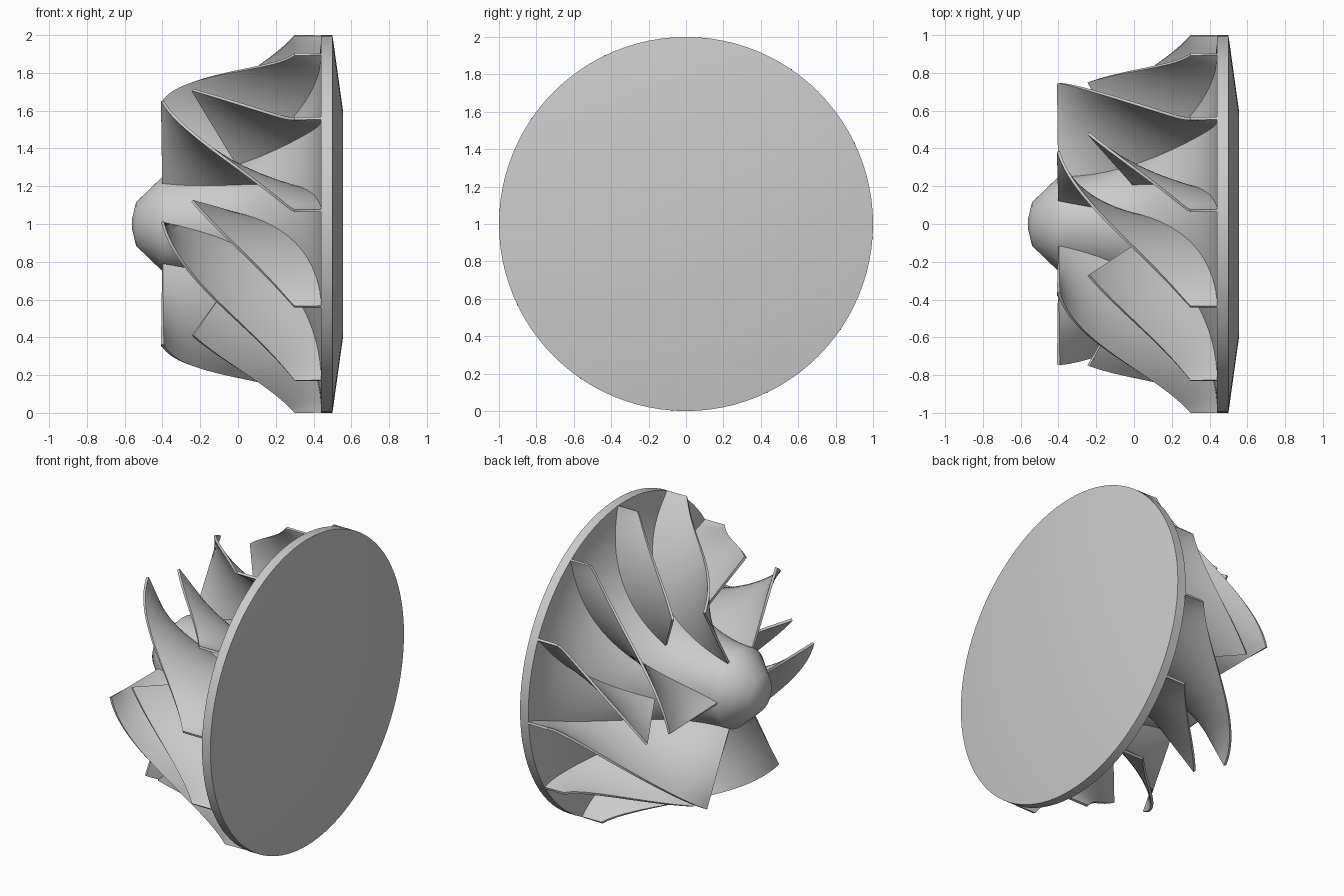
import bpy, bmesh, math

if "Cube" in bpy.data.objects:
    bpy.data.objects.remove(bpy.data.objects["Cube"])

SEGMENTS = 96          # steps around the wheel
STEPS, ROWS = 28, 10   # blade grid, along and across
SWEEP = math.radians(57)

metal = bpy.data.materials.new("plain_grey")
metal.diffuse_color = (0.6, 0.6, 0.6, 1)
metal.use_nodes = True
metal.node_tree.nodes["Principled BSDF"].inputs["Base Color"].default_value = metal.diffuse_color


def place(x, r, a):
    """Cylindrical point around the wheel axis, which runs along x at z = 1."""
    return (x, -r * math.cos(a), 1 + r * math.sin(a))


def hub_curve(u):
    t = u * math.pi / 2
    return -0.4 + 0.84 * math.sin(t), 1 - 0.75 * math.cos(t)


def tip_curve(u):
    return -0.4 + 0.7 * (0.341 * u + 1.522 * u**2 - 0.863 * u**3), 0.745 + 0.255 * u**2.4


def finish(name, bm, angle):
    bmesh.ops.recalc_face_normals(bm, faces=bm.faces)
    mesh = bpy.data.meshes.new(name)
    bm.to_mesh(mesh)
    bm.free()
    mesh.materials.append(metal)
    obj = bpy.data.objects.new(name, mesh)
    bpy.context.collection.objects.link(obj)
    bpy.ops.object.select_all(action='DESELECT')
    obj.select_set(True)
    bpy.context.view_layer.objects.active = obj
    bpy.ops.object.shade_smooth_by_angle(angle=math.radians(angle))
    return obj


def lathe(name, profile, angle):
    bm = bmesh.new()
    rings = [[bm.verts.new(place(x, r, 2 * math.pi * i / SEGMENTS)) for i in range(SEGMENTS)]
             for x, r in profile]
    for a, b in zip(rings, rings[1:]):
        for i in range(SEGMENTS):
            j = (i + 1) % SEGMENTS
            bm.faces.new((a[i], a[j], b[j], b[i]))
    bm.faces.new(rings[0])
    bm.faces.new(rings[-1])
    return finish(name, bm, angle)


def blade(name, exit_angle, start):
    """Swept sheet between the hub and tip curves, thickened."""
    bm = bmesh.new()
    grid = []
    for i in range(STEPS + 1):
        u = start + (1 - start) * i / STEPS
        a = exit_angle + SWEEP * (1 - u) ** 1.3
        (hx, hr), (tx, tr) = hub_curve(u), tip_curve(u)
        grid.append([bm.verts.new(place(hx + (tx - hx) * k / ROWS, hr + (tr - hr) * k / ROWS, a))
                     for k in range(ROWS + 1)])
    for p, q in zip(grid, grid[1:]):
        for k in range(ROWS):
            bm.faces.new((p[k], q[k], q[k + 1], p[k + 1]))
    obj = finish(name, bm, 40)
    solid = obj.modifiers.new("thickness", 'SOLIDIFY')
    solid.thickness = 0.015
    solid.offset = 0
    bpy.ops.object.modifier_apply(modifier=solid.name)
    bpy.ops.object.shade_smooth_by_angle(angle=math.radians(40))


# Hub with nose, flared face, rim and tapered back
nose = [(-0.56, 0.03), (-0.54, 0.115)]
flare = [hub_curve(i / 24) for i in range(25)]
back = [(0.5, 1.0), (0.557, 0.59)]
lathe("hub_and_back_disc", nose + flare + back, 50)

# Alternating full blades and shorter splitter blades
for n in range(6):
    base = math.radians(4 + 60 * n)
    blade(f"main_blade_{n + 1}", base, 0.0)
    blade(f"splitter_blade_{n + 1}", base + math.radians(30), 0.31)
